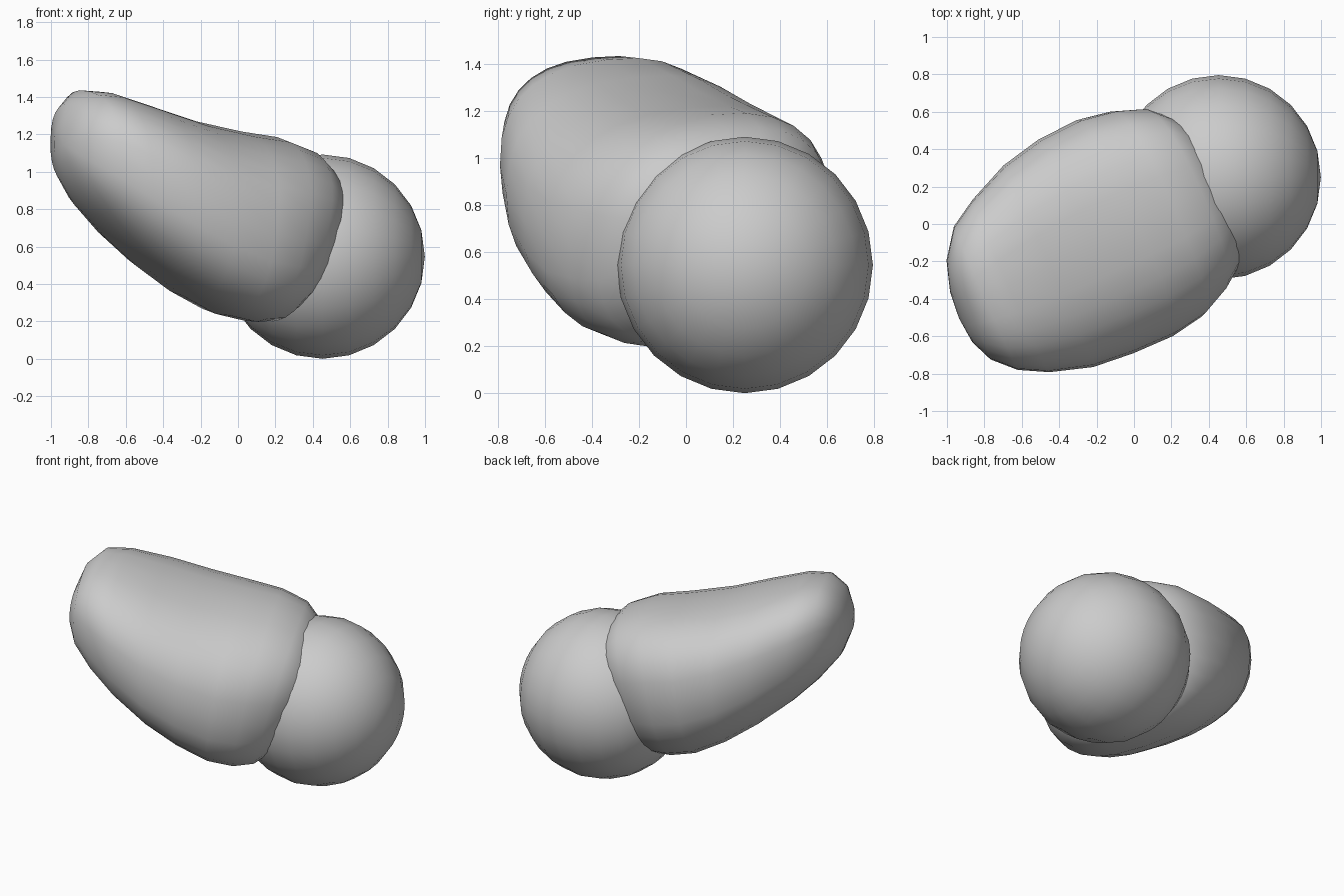
import bpy, bmesh, math
from mathutils import Vector, Matrix

if "Cube" in bpy.data.objects:
    bpy.data.objects.remove(bpy.data.objects["Cube"], do_unlink=True)

grey = bpy.data.materials.new("plain_grey")
grey.use_nodes = True
GREY = (0.6, 0.6, 0.6, 1)
grey.diffuse_color = GREY
grey.node_tree.nodes["Principled BSDF"].inputs["Base Color"].default_value = GREY


def finish(bm, name):
    bmesh.ops.recalc_face_normals(bm, faces=bm.faces[:])
    mesh = bpy.data.meshes.new(name)
    bm.to_mesh(mesh)
    bm.free()
    mesh.materials.append(grey)
    mesh.shade_smooth()
    obj = bpy.data.objects.new(name, mesh)
    bpy.context.collection.objects.link(obj)
    return obj


# Round lobe
bm = bmesh.new()
bmesh.ops.create_uvsphere(bm, u_segments=24, v_segments=12, radius=0.546,
                          matrix=Matrix.Rotation(math.pi / 2, 4, "Y"))
finish(bm, "round_lobe").location = (0.453, 0.25, 0.546)

# Long lobe: rounded sections lofted along a turned vertical plane
# each section: top along, top height, bottom along, bottom height, half width, side shift
SECTIONS = [
    (-1.04, 1.24, -1.05, 1.05, .15, -.08),
    (-.99, 1.36, -1.00, .92, .29, -.06),
    (-.89, 1.43, -.88, .775, .42, -.04),
    (-.75, 1.42, -.72, .62, .505, -.035),
    (-.50, 1.345, -.52, .465, .59, -.02),
    (-.25, 1.27, -.32, .335, .625, -.005),
    (.02, 1.215, -.13, .24, .632, 0),
    (.23, 1.185, .03, .205, .60, 0),
    (.40, 1.125, .15, .21, .535, .01),
    (.48, 1.045, .28, .31, .45, 0),
    (.51, .96, .39, .47, .35, 0),
    (.51, .86, .46, .64, .20, 0),
]
TURN = Matrix.Rotation(math.radians(24), 3, "Z")
SIDES = 28
LEAN = 0.10


def soft(t):
    # squarish rounding of the section outline
    return math.copysign(abs(t) ** 0.81, t)


bm = bmesh.new()
rings = []
for ta, tz, ba, bz, width, shift in SECTIONS:
    top, bottom = Vector((ta, shift, tz)), Vector((ba, shift, bz))
    middle, half = (top + bottom) / 2, (top - bottom) / 2
    ring = []
    for i in range(SIDES):
        a = math.tau * i / SIDES
        side = width * soft(math.cos(a))
        p = middle + half * soft(math.sin(a)) + Vector((0, side, LEAN * side))
        ring.append(bm.verts.new(TURN @ p))
    rings.append(ring)
for r, s in zip(rings, rings[1:]):
    for i in range(SIDES):
        j = (i + 1) % SIDES
        bm.faces.new((r[i], r[j], s[j], s[i]))
# Domed ends
for ring, push in ((rings[0], -0.015), (rings[-1], 0.01)):
    centre = sum((v.co for v in ring), Vector()) / SIDES + TURN @ Vector((push, 0, 0))
    tip = bm.verts.new(centre)
    for i in range(SIDES):
        bm.faces.new((ring[i], ring[(i + 1) % SIDES], tip))
finish(bm, "long_lobe")
